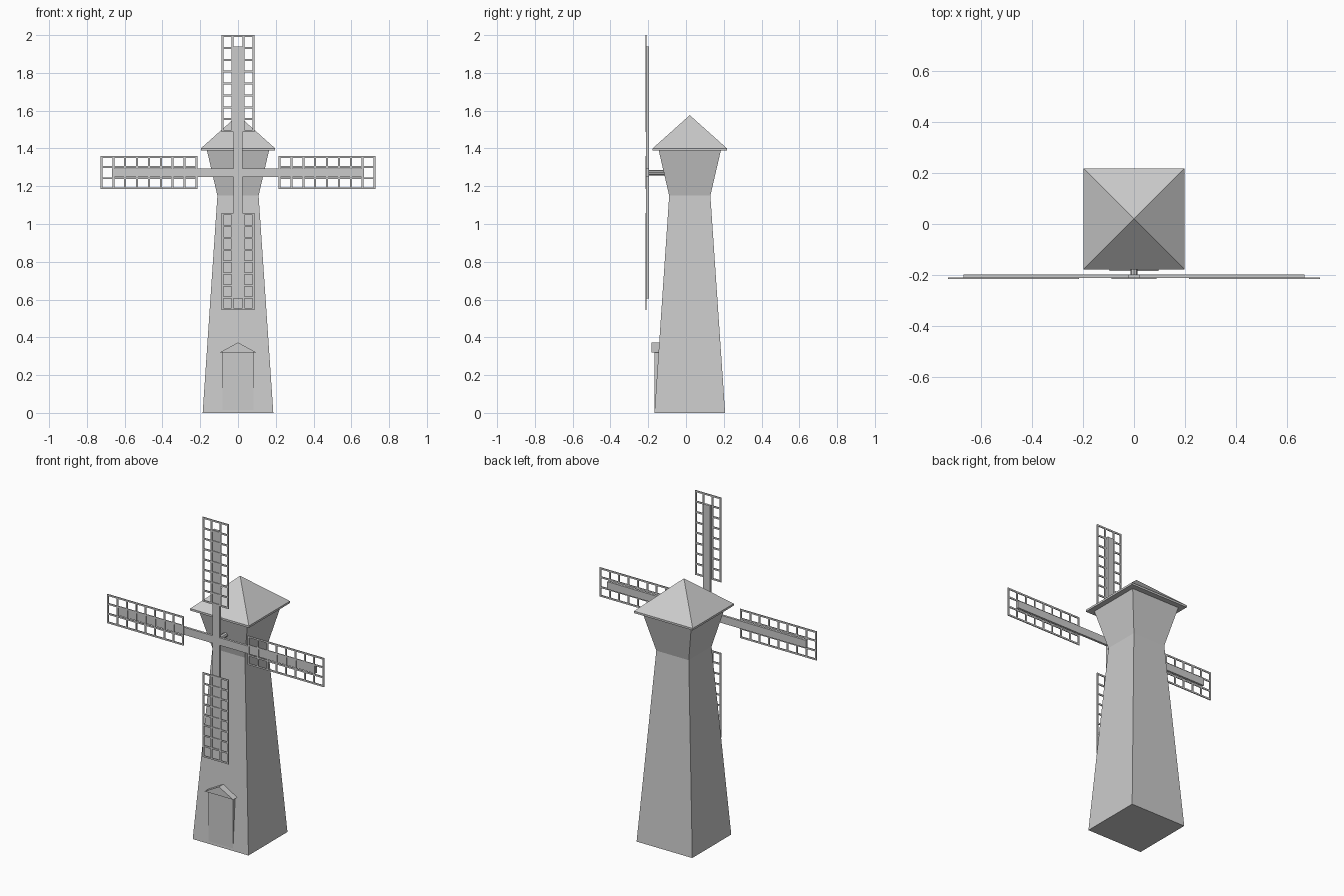
import bpy
import bmesh
import math
from mathutils import Matrix, Vector

cube = bpy.data.objects.get("Cube")
if cube:
    bpy.data.objects.remove(cube, do_unlink=True)

# Single flat colour
grey = bpy.data.materials.new("plain_grey")
grey.use_nodes = True
colour = (0.6, 0.6, 0.6, 1)
grey.diffuse_color = colour
grey.node_tree.nodes["Principled BSDF"].inputs["Base Color"].default_value = colour

CENTRE_Y = 0.02
HUB = Vector((0, 0, 1.272))


def finish(name, bm, matrix=None):
    """Turn a bmesh into a named, flat shaded object."""
    if matrix:
        bm.transform(matrix)
    bmesh.ops.recalc_face_normals(bm, faces=bm.faces)
    mesh = bpy.data.meshes.new(name)
    bm.to_mesh(mesh)
    bm.free()
    mesh.materials.append(grey)
    obj = bpy.data.objects.new(name, mesh)
    bpy.context.collection.objects.link(obj)
    return obj


def add_box(bm, low, high):
    low, high = Vector(low), Vector(high)
    place = Matrix.Translation((low + high) / 2) @ Matrix.Diagonal((*(high - low), 1))
    bmesh.ops.create_cube(bm, size=1, matrix=place)


def square_stack(name, rings):
    """Loft square sections given as (half width, height); zero width is a point."""
    bm = bmesh.new()
    loops = []
    for half, z in rings:
        if half == 0:
            loops.append([bm.verts.new((0, CENTRE_Y, z))] * 4)
        else:
            loops.append([bm.verts.new((sx * half, CENTRE_Y + sy * half, z))
                          for sx, sy in ((-1, -1), (1, -1), (1, 1), (-1, 1))])
    bm.faces.new(loops[0])
    for a, b in zip(loops, loops[1:]):
        for i in range(4):
            j = (i + 1) % 4
            corners = [a[i], a[j], b[j], b[i]]
            bm.faces.new(list(dict.fromkeys(corners)))
    if rings[-1][0]:
        bm.faces.new(loops[-1])
    return finish(name, bm)


# Tower with a narrow neck, and its pyramid cap
square_stack("tower", [(0.187, 0), (0.109, 1.15), (0.165, 1.392)])
square_stack("roof", [(0.197, 1.388), (0.197, 1.4), (0, 1.576)])

# Door block
bm = bmesh.new()
add_box(bm, (-0.083, -0.166, 0), (0.083, -0.1, 0.325))
finish("door", bm)

# Gabled canopy over the door
bm = bmesh.new()
front = [bm.verts.new((x, -0.183, z)) for x, z in ((-0.096, 0.32), (0.096, 0.32), (0, 0.373))]
gable = bm.faces.new(front)
depth = bmesh.ops.extrude_face_region(bm, geom=[gable], use_keep_orig=True)
moved = [g for g in depth["geom"] if isinstance(g, bmesh.types.BMVert)]
bmesh.ops.translate(bm, verts=moved, vec=(0, 0.075, 0))
finish("door_canopy", bm)

# Windshaft joining the tower to the sails
bm = bmesh.new()
bmesh.ops.create_cone(bm, cap_ends=True, segments=8, radius1=0.014, radius2=0.014, depth=0.13)
finish("windshaft", bm, Matrix.Translation((0, -0.135, HUB.z)) @ Matrix.Rotation(math.pi / 2, 4, 'X'))

# Four sails: a beam and an open lattice in front of it
BAR = 0.005
INNER, OUTER, SIDE = 0.215, 0.728, 0.088
for index, label in enumerate(("top", "left", "bottom", "right")):
    turn = Matrix.Translation(HUB) @ Matrix.Rotation(index * math.pi / 2, 4, 'Y')

    bm = bmesh.new()
    add_box(bm, (-0.023, -0.211, 0), (0.023, -0.197, 0.667))
    finish(label + "_sail_beam", bm, turn)

    bm = bmesh.new()
    for x in (-SIDE + BAR, -0.03, 0.03, SIDE - BAR):
        add_box(bm, (x - BAR, -0.215, INNER), (x + BAR, -0.21, OUTER))
    for step in range(9):
        z = INNER + BAR + (OUTER - INNER - 2 * BAR) * step / 8
        add_box(bm, (-SIDE, -0.215, z - BAR), (SIDE, -0.21, z + BAR))
    finish(label + "_sail_lattice", bm, turn)
